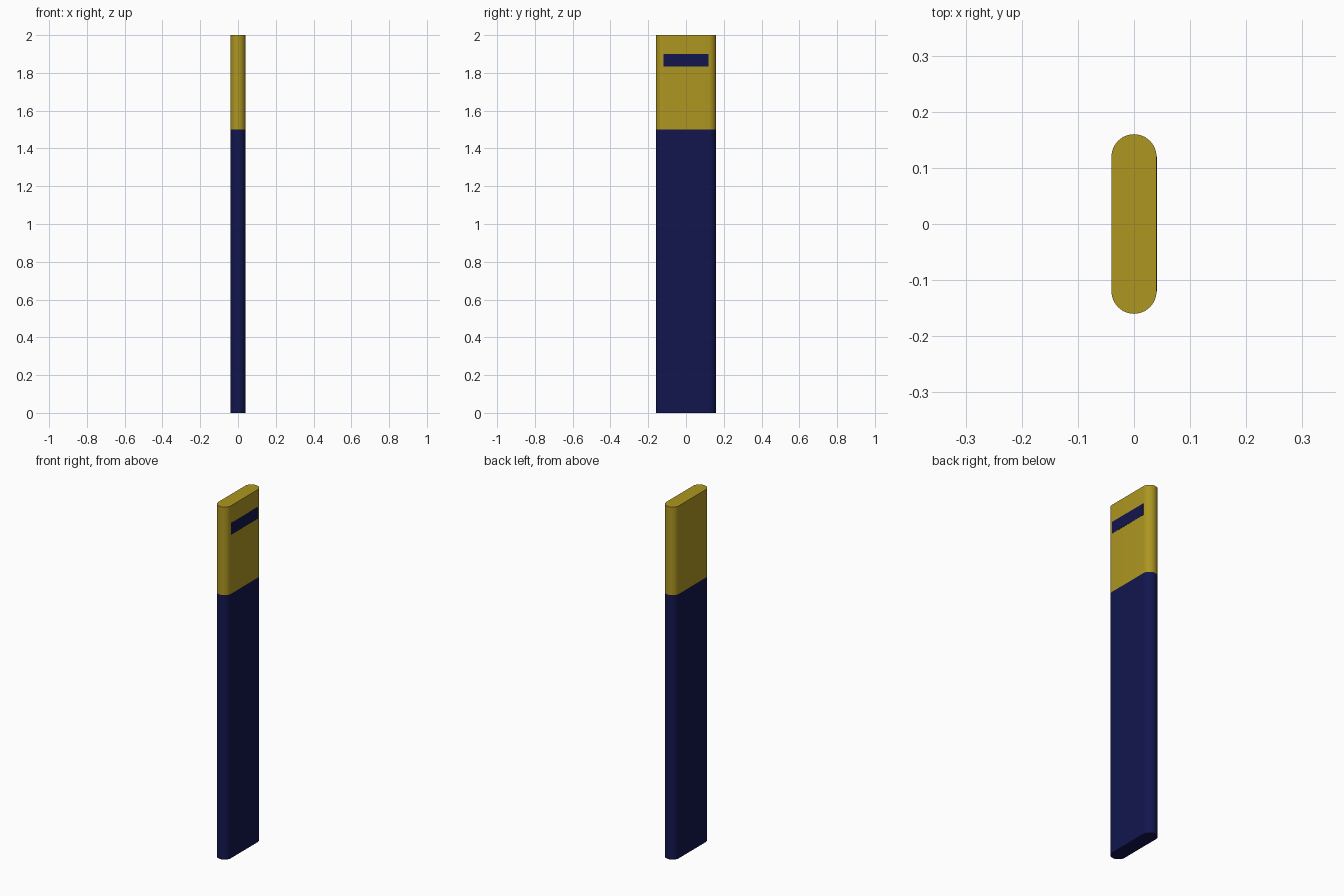
import bpy, bmesh, math

if "Cube" in bpy.data.objects:
    bpy.data.objects.remove(bpy.data.objects["Cube"])

R, OFF, SEG = 0.04, 0.12, 24   # end radius, end centre, steps per round end


def material(name, rgb):
    m = bpy.data.materials.new(name)
    m.diffuse_color = (*rgb, 1)
    m.use_nodes = True
    m.node_tree.nodes["Principled BSDF"].inputs["Base Color"].default_value = m.diffuse_color
    return m


def add_object(name, bm, mat):
    bmesh.ops.recalc_face_normals(bm, faces=bm.faces)
    me = bpy.data.meshes.new(name)
    bm.to_mesh(me)
    bm.free()
    ob = bpy.data.objects.new(name, me)
    bpy.context.collection.objects.link(ob)
    me.materials.append(mat)
    return ob


def rounded_slab(name, z0, z1, mat):
    """Extrude a round-ended outline from z0 up to z1."""
    bm = bmesh.new()
    outline = []
    for start, cy in ((0, OFF), (math.pi, -OFF)):
        for i in range(SEG + 1):
            a = start + math.pi * i / SEG
            outline.append(bm.verts.new((R * math.cos(a), cy + R * math.sin(a), z0)))
    base = bm.faces.new(outline)
    ext = bmesh.ops.extrude_face_region(bm, geom=[base], use_keep_orig=True)
    top = [v for v in ext["geom"] if isinstance(v, bmesh.types.BMVert)]
    bmesh.ops.translate(bm, verts=top, vec=(0, 0, z1 - z0))
    ob = add_object(name, bm, mat)
    bpy.ops.object.select_all(action='DESELECT')
    ob.select_set(True)
    bpy.context.view_layer.objects.active = ob
    bpy.ops.object.shade_smooth_by_angle(angle=math.radians(30))
    return ob


navy = material("navy", (0.006, 0.008, 0.075))
yellow = material("yellow", (0.42, 0.305, 0.015))

# Dark lower post and yellow head
rounded_slab("post_body", 0, 1.5, navy)
rounded_slab("post_head", 1.5, 2.0, yellow)

# Thin dark band set into the right face of the head
bm = bmesh.new()
bmesh.ops.create_cube(bm, size=1)
bmesh.ops.scale(bm, verts=bm.verts, vec=(0.003, 2 * OFF, 0.066))
bmesh.ops.translate(bm, verts=bm.verts, vec=(R - 0.0005, 0, 1.868))
add_object("marker_band", bm, navy)
